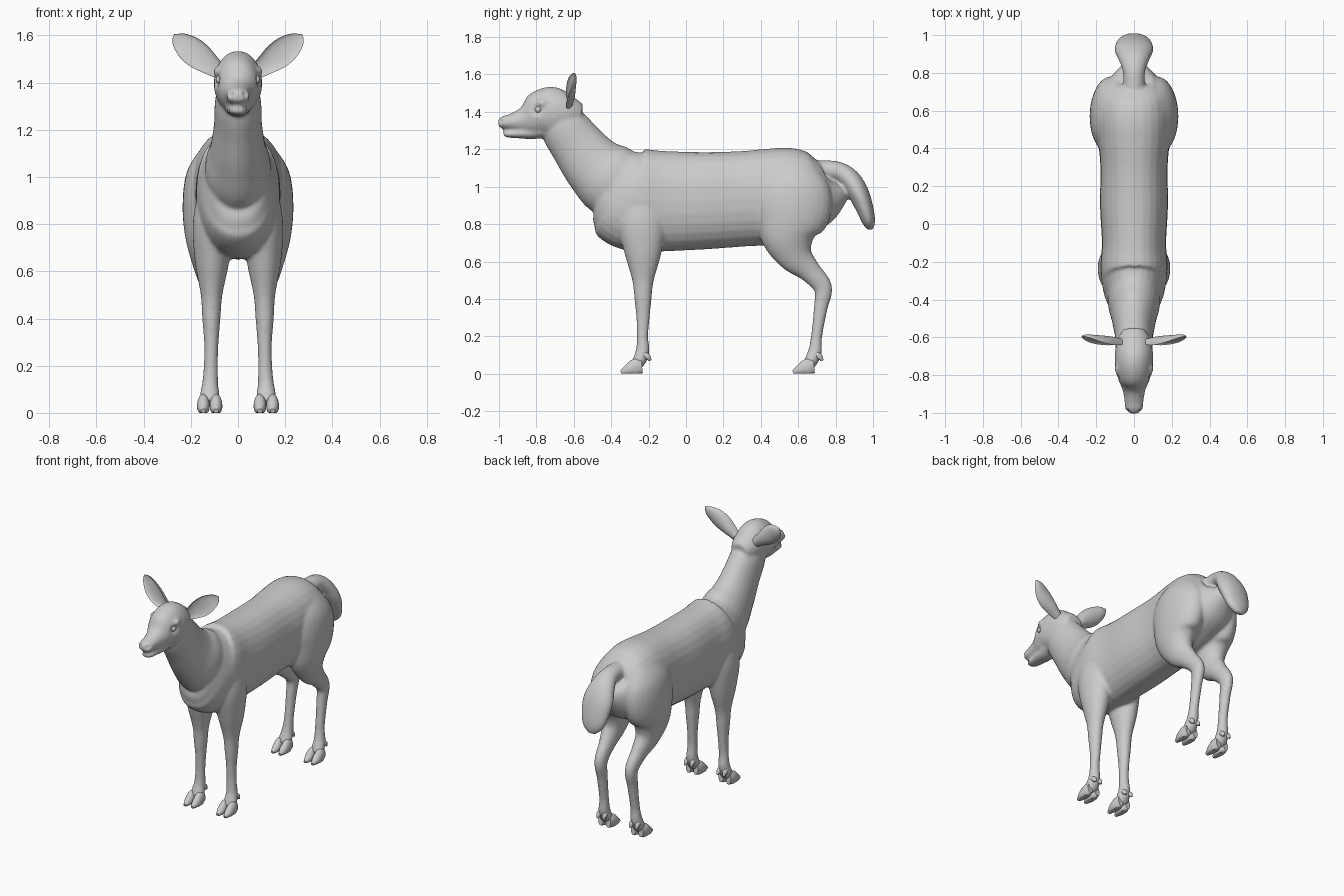
import bpy, bmesh, math
from mathutils import Vector

if "Cube" in bpy.data.objects:
    bpy.data.objects.remove(bpy.data.objects["Cube"])

X, Y = Vector((1, 0, 0)), Vector((0, 1, 0))


def spline(a, b, c, d, t):
    """Catmull-Rom between b and c."""
    return [0.5 * (2*q + (r-p)*t + (2*p-5*q+4*r-s)*t*t + (3*q-p-3*r+s)*t**3)
            for p, q, r, s in zip(a, b, c, d)]


def loft(bm, stations, side=X, n=28, steps=5, cup=False, power=1.0):
    """Smooth tube through (x, y, z, radius along side, other radius)."""
    s = [stations[0]] + list(stations) + [stations[-1]]
    pts = [spline(*s[i:i+4], k / steps) for i in range(len(s) - 3) for k in range(steps)]
    pts.append(list(stations[-1]))
    rings = []
    for i, p in enumerate(pts):
        tan = (Vector(pts[min(i+1, len(pts)-1)][:3]) - Vector(pts[max(i-1, 0)][:3])).normalized()
        a = (side - tan * side.dot(tan)).normalized()
        b = tan.cross(a)
        ring = []
        for k in range(n):
            t = 2 * math.pi * k / n
            u, v = math.cos(t), math.sin(t)
            u = math.copysign(abs(u) ** power, u)
            v = math.copysign(abs(v) ** power, v)
            if cup and u < 0:          # hollow front of the ear
                u *= -0.4
            co = Vector(p[:3]) + a * u * max(p[3], 0.002) + b * v * max(p[4], 0.002)
            co.z = max(co.z, 0)
            ring.append(bm.verts.new(co))
        rings.append(ring)
    for r0, r1 in zip(rings, rings[1:]):
        for k in range(n):
            bm.faces.new((r0[k], r0[(k+1) % n], r1[(k+1) % n], r1[k]))
    bm.faces.new(rings[0][::-1])
    bm.faces.new(rings[-1])


def centred(rows):
    return [(0, *r) for r in rows]


def mirrored(rows, s):
    return [(s * r[0], *r[1:]) for r in rows]


def finish(bm, name):
    bmesh.ops.recalc_face_normals(bm, faces=bm.faces[:])
    me = bpy.data.meshes.new(name)
    bm.to_mesh(me)
    bm.free()
    ob = bpy.data.objects.new(name, me)
    bpy.context.collection.objects.link(ob)
    bpy.ops.object.select_all(action='DESELECT')
    ob.select_set(True)
    bpy.context.view_layer.objects.active = ob
    return ob


# Torso: y, top, bottom, half width
torso = [(.795, 1.09, .96, .05), (.775, 1.14, .87, .11), (.70, 1.18, .78, .17),
         (.58, 1.21, .72, .195), (.45, 1.203, .69, .19), (.3, 1.19, .68, .178),
         (.1, 1.185, .665, .18), (-.1, 1.19, .655, .17), (-.22, 1.2, .65, .178),
         (-.31, 1.21, .67, .17), (-.39, 1.21, .75, .145), (-.46, 1.17, .84, .11),
         (-.52, 1.1, .92, .06)]
neck = [(-.24, .92, .13, .17), (-.4, 1.035, .14, .195), (-.495, 1.115, .118, .167),
        (-.58, 1.22, .102, .145), (-.65, 1.315, .098, .13), (-.69, 1.38, .085, .1)]
head = [(-.56, 1.38, .06, .06), (-.62, 1.39, .09, .095), (-.70, 1.398, .102, .135),
        (-.77, 1.388, .098, .13), (-.83, 1.364, .08, .1), (-.88, 1.352, .06, .066),
        (-.94, 1.345, .05, .044), (-.98, 1.342, .046, .034), (-1.003, 1.34, .026, .018)]
jaw = [(-.70, 1.32, .07, .05), (-.82, 1.291, .054, .037), (-.9, 1.283, .044, .024),
       (-.95, 1.281, .038, .019), (-.977, 1.283, .024, .011)]
tail = [(.70, 1.08, .06, .06), (.80, 1.085, .058, .052), (.87, 1.045, .08, .056),
        (.92, .97, .102, .056), (.957, .88, .094, .046), (.978, .81, .07, .034),
        (.99, .77, .025, .014)]
front_leg = [(.09, -.25, 1.0, .06, .09), (.105, -.238, .82, .085, .13), (.11, -.23, .65, .074, .1),
             (.112, -.23, .5, .046, .058), (.113, -.23, .4, .039, .046),
             (.113, -.23, .3, .031, .036), (.115, -.232, .2, .03, .03),
             (.118, -.232, .12, .035, .037), (.12, -.25, .07, .042, .036), (.12, -.27, .04, .036, .028)]
hind_leg = [(.09, .58, 1.1, .07, .13), (.115, .575, 1.0, .105, .195), (.125, .57, .87, .11, .205),
            (.128, .55, .74, .095, .155), (.125, .585, .63, .066, .098), (.117, .66, .55, .046, .062),
            (.112, .732, .46, .036, .05), (.112, .72, .35, .031, .037),
            (.114, .698, .2, .029, .03), (.118, .69, .12, .035, .037),
            (.12, .67, .07, .042, .036), (.12, .65, .04, .036, .028)]

# Body: all soft parts, fused into a single skin
bm = bmesh.new()
loft(bm, [(0, y, (t + b) / 2, w, (t - b) / 2) for y, t, b, w in torso], power=.9)
for rows in (neck, head, jaw, tail):
    loft(bm, centred(rows))
for s in (-1, 1):
    loft(bm, mirrored(front_leg, s))
    loft(bm, mirrored(hind_leg, s))
    # brow ridge
    loft(bm, mirrored([(.06, -.73, 1.46, .01, .01), (.083, -.765, 1.447, .022, .022),
                       (.07, -.81, 1.425, .01, .01)], s))
body = finish(bm, "body")
mod = body.modifiers.new("fuse", 'REMESH')
mod.mode, mod.voxel_size = 'VOXEL', .009
mod = body.modifiers.new("soften", 'SMOOTH')
mod.factor, mod.iterations = .5, 7
for m in ("fuse", "soften"):
    bpy.ops.object.modifier_apply(modifier=m)

# Eye sockets and nostrils pressed into the skin: centre, radius, depth
dents = [((.09, -.795, 1.41), .04, .016), ((.03, -.99, 1.35), .02, .014)]
normals = [v.normal.copy() for v in body.data.vertices]
for v, nrm in zip(body.data.vertices, normals):
    for c, r, depth in dents:
        d = (Vector((abs(v.co.x), v.co.y, v.co.z)) - Vector(c)).length
        if d < r:
            v.co -= nrm * depth * (1 - d / r)
bpy.ops.object.shade_smooth()

# Eyes, ears, hooves and dewclaws
ear = [(.07, -.635, 1.44, .03, .03), (.11, -.642, 1.47, .045, .042), (.16, -.637, 1.508, .046, .056),
       (.205, -.625, 1.543, .038, .056), (.25, -.605, 1.58, .022, .036), (.273, -.594, 1.602, .004, .004)]
toe = [(-.235, .04, .018, .036), (-.27, .035, .026, .045), (-.31, .02, .025, .03), (-.348, .008, .01, .01)]
claw = [(-.225, .105, .012, .014), (-.205, .09, .014, .016), (-.19, .07, .006, .006)]
for side, s in (("left", 1), ("right", -1)):
    bm = bmesh.new()
    loft(bm, mirrored(ear, s), side=Y, cup=True)
    finish(bm, side + "_ear")
    bpy.ops.object.shade_smooth_by_angle(angle=math.radians(50))

    bpy.ops.mesh.primitive_uv_sphere_add(segments=20, ring_count=12, radius=.018,
                                         location=(s * .076, -.79, 1.412))
    bpy.context.object.name = side + "_eye"
    bpy.ops.object.shade_smooth()

    for end, dy in (("front", 0), ("hind", .92)):
        bm = bmesh.new()
        for dx in (-.027, .027):
            loft(bm, [(s * .12 + dx, y + dy, z, a, b) for y, z, a, b in toe], n=20)
            loft(bm, [(s * .12 + dx * .8, y + dy, z, a, b) for y, z, a, b in claw], n=12)
        finish(bm, side + "_" + end + "_hoof")
        bpy.ops.object.shade_smooth_by_angle(angle=math.radians(45))
